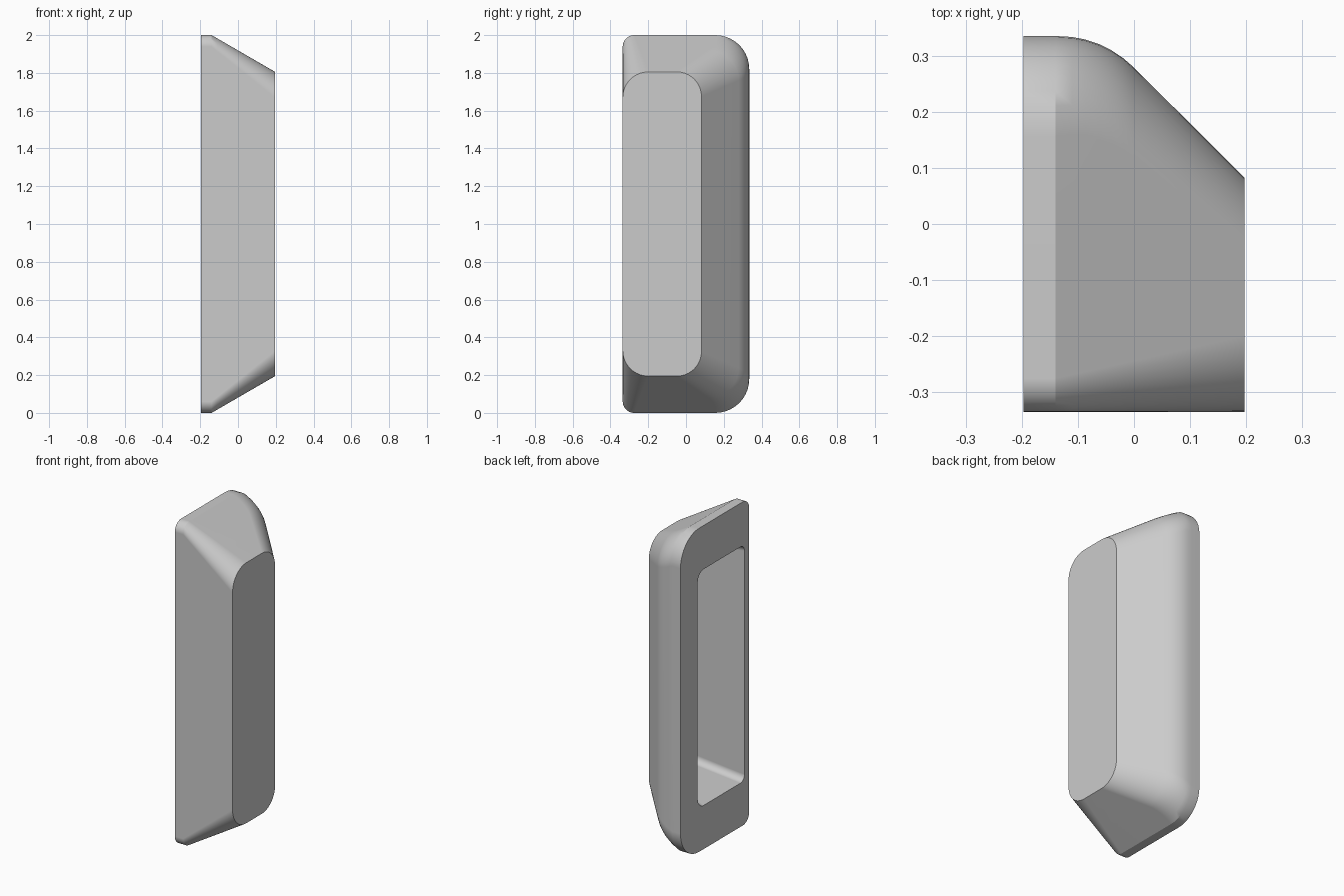
import bpy, bmesh
from math import sin, cos, radians

if "Cube" in bpy.data.objects:
    bpy.data.objects.remove(bpy.data.objects["Cube"], do_unlink=True)

SEG = 10          # segments in each rounded corner
HALF_X = 0.197
FRONT = -0.335
BACK = 0.335


def ring(bm, x, y0, y1, inset, r_front, r_back):
    """Rounded rectangle across x, with separate front and back corner radii."""
    z0, z1 = inset, 2 - inset
    corners = [
        (y1 - r_back, z1 - r_back, r_back, 0),
        (y0 + r_front, z1 - r_front, r_front, 90),
        (y0 + r_front, z0 + r_front, r_front, 180),
        (y1 - r_back, z0 + r_back, r_back, 270),
    ]
    verts = []
    for cy, cz, r, start in corners:
        for i in range(SEG + 1):
            a = radians(start + 90 * i / SEG)
            verts.append(bm.verts.new((x, cy + r * cos(a), cz + r * sin(a))))
    return verts


def shell_ring(bm, x, y1):
    """Outer section: ends slope in past the shoulder, corner radii blend along x."""
    t = max(0, (x + 0.14) / (HALF_X + 0.14))
    return ring(bm, x, FRONT, y1, 0.195 * t, 0.06 + 0.075 * t, 0.18 - 0.05 * t)


bm = bmesh.new()
rings = []

# Cavity, from its floor out to the rim
rings.append(ring(bm, 0.155, -0.26, 0.01, 0.34, 0.03, 0.03))
rings.append(ring(bm, 0.147, -0.275, 0.025, 0.32, 0.04, 0.04))
rings.append(ring(bm, 0.125, -0.283, 0.04, 0.305, 0.04, 0.04))
rings.append(ring(bm, -HALF_X, -0.29, 0.167, 0.27, 0.04, 0.06))

# Outer shell: straight rim, rounded back shoulder, then the slanted back
rings.append(shell_ring(bm, -HALF_X, BACK))
rings.append(shell_ring(bm, -0.14, BACK))
R = 0.19
for i in range(1, 7):
    a = radians(7.5 * i)
    rings.append(shell_ring(bm, -0.135 + R * sin(a), BACK - R * (1 - cos(a))))
rings.append(shell_ring(bm, 0.1, 0.179))
rings.append(shell_ring(bm, HALF_X, 0.082))

# Skin the sections and close both ends
for a, b in zip(rings, rings[1:]):
    n = len(a)
    for i in range(n):
        j = (i + 1) % n
        bm.faces.new((a[i], a[j], b[j], b[i]))
bm.faces.new(rings[0])
bm.faces.new(rings[-1])
bmesh.ops.recalc_face_normals(bm, faces=bm.faces)

mesh = bpy.data.meshes.new("hollow_grip")
bm.to_mesh(mesh)
bm.free()
grip = bpy.data.objects.new("hollow_grip", mesh)
bpy.context.collection.objects.link(grip)

# Plain grey material
grey = bpy.data.materials.new("light_grey")
grey.use_nodes = True
grey.diffuse_color = (0.6, 0.6, 0.6, 1)
grey.node_tree.nodes["Principled BSDF"].inputs["Base Color"].default_value = (0.6, 0.6, 0.6, 1)
mesh.materials.append(grey)

# Smooth corners, crisp edges
bpy.ops.object.select_all(action="DESELECT")
grip.select_set(True)
bpy.context.view_layer.objects.active = grip
bpy.ops.object.shade_smooth_by_angle(angle=radians(25))
weighted = grip.modifiers.new("weighted_normals", "WEIGHTED_NORMAL")
weighted.keep_sharp = True
